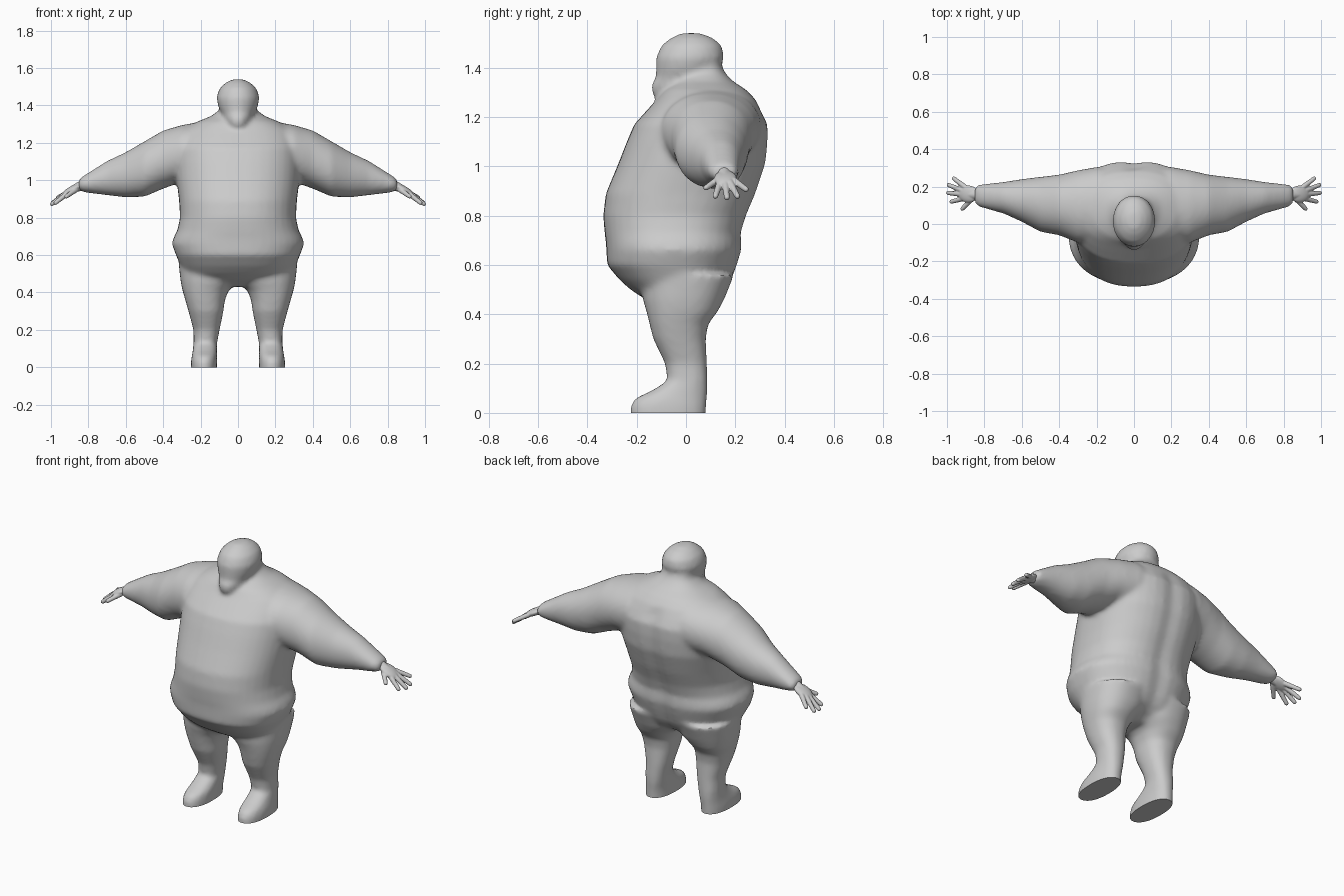
import bpy, bmesh, math
from mathutils import Vector, Matrix

cube = bpy.data.objects.get("Cube")
if cube:
    bpy.data.objects.remove(cube, do_unlink=True)

clay = bpy.data.materials.new("plain_grey")
clay.use_nodes = True
GREY = (0.6, 0.6, 0.6, 1)
clay.diffuse_color = GREY
clay.node_tree.nodes["Principled BSDF"].inputs["Base Color"].default_value = GREY


def loft(bm, sections, axis, side=1, power=2.3, sides=40):
    """Closed tube of rounded rings; each section is position, then two ranges."""
    rings = []
    for t, a0, a1, b0, b1 in sections:
        ring = []
        for i in range(sides):
            ang = math.tau * i / sides
            c, s = math.cos(ang), math.sin(ang)
            a = (a0 + a1) / 2 + (a1 - a0) / 2 * math.copysign(abs(c) ** (2 / power), c)
            b = (b0 + b1) / 2 + (b1 - b0) / 2 * math.copysign(abs(s) ** (2 / power), s)
            p = (a, b, t) if axis == "z" else (t, a, b)
            ring.append(bm.verts.new((p[0] * side, p[1], p[2])))
        rings.append(ring)
    faces = [bm.faces.new(rings[0]), bm.faces.new(rings[-1])]
    for low, high in zip(rings, rings[1:]):
        for i in range(sides):
            j = (i + 1) % sides
            faces.append(bm.faces.new((low[i], low[j], high[j], high[i])))
    bmesh.ops.recalc_face_normals(bm, faces=faces)
    return [v for ring in rings for v in ring]


def finger(bm, start, end, r0, r1):
    """Tapered round-tipped finger."""
    a, b = Vector(start), Vector(end)
    d = b - a
    b -= d.normalized() * r1
    turn = d.to_track_quat("Z", "Y").to_matrix().to_4x4()
    bmesh.ops.create_cone(bm, cap_ends=True, segments=16, radius1=r0, radius2=r1,
                          depth=(b - a).length, matrix=Matrix.Translation((a + b) / 2) @ turn)
    for p, r in ((a, r0), (b, r1)):
        bmesh.ops.create_icosphere(bm, subdivisions=2, radius=r, matrix=Matrix.Translation(p))


def fuse(bm, name, voxel, rounds, flat_base=False):
    """Blend overlapping volumes into one smooth skin."""
    mesh = bpy.data.meshes.new(name + "_blocks")
    bm.to_mesh(mesh)
    bm.free()
    obj = bpy.data.objects.new(name, mesh)
    bpy.context.scene.collection.objects.link(obj)
    remesh = obj.modifiers.new("fuse", "REMESH")
    remesh.mode = "VOXEL"
    remesh.voxel_size = voxel
    relax = obj.modifiers.new("relax", "SMOOTH")
    relax.factor = 0.5
    relax.iterations = rounds
    graph = bpy.context.evaluated_depsgraph_get()
    skin = bpy.data.meshes.new_from_object(obj.evaluated_get(graph))
    skin.name = name
    obj.modifiers.clear()
    obj.data = skin
    bpy.data.meshes.remove(mesh)
    if flat_base:
        cut = bmesh.new()
        cut.from_mesh(skin)
        bmesh.ops.bisect_plane(cut, geom=cut.verts[:] + cut.edges[:] + cut.faces[:],
                               plane_co=(0, 0, 0), plane_no=(0, 0, 1), clear_inner=True)
        bmesh.ops.holes_fill(cut, edges=[e for e in cut.edges if e.is_boundary], sides=0)
        cut.to_mesh(skin)
        cut.free()
    skin.materials.clear()
    skin.materials.append(clay)
    bpy.ops.object.select_all(action="DESELECT")
    obj.select_set(True)
    bpy.context.view_layer.objects.active = obj
    bpy.ops.object.shade_smooth_by_angle(angle=math.radians(45))
    return obj


# Torso and neck: height, half width, front, back
TORSO = [
    (0.43, 0.12, -0.10, 0.06), (0.47, 0.24, -0.18, 0.13), (0.50, 0.285, -0.225, 0.165),
    (0.54, 0.305, -0.27, 0.19), (0.60, 0.332, -0.32, 0.212), (0.66, 0.354, -0.323, 0.23),
    (0.69, 0.346, -0.325, 0.23), (0.73, 0.325, -0.33, 0.228), (0.80, 0.31, -0.336, 0.25),
    (0.89, 0.315, -0.325, 0.288), (1.01, 0.33, -0.275, 0.328), (1.10, 0.335, -0.24, 0.337),
    (1.17, 0.335, -0.21, 0.337), (1.22, 0.32, -0.165, 0.312), (1.27, 0.29, -0.12, 0.283),
    (1.31, 0.225, -0.09, 0.245), (1.345, 0.14, -0.04, 0.19), (1.38, 0.095, -0.02, 0.157),
    (1.42, 0.09, 0.0, 0.14),
]
# Head: height, half width, face, back
HEAD = [
    (1.275, 0.025, -0.12, -0.05), (1.295, 0.05, -0.14, 0.0), (1.33, 0.07, -0.142, 0.05),
    (1.36, 0.088, -0.122, 0.10), (1.39, 0.104, -0.122, 0.13), (1.44, 0.116, -0.122, 0.156),
    (1.49, 0.10, -0.10, 0.145), (1.52, 0.068, -0.062, 0.11), (1.54, 0.03, -0.02, 0.06),
]
# Arm: outward position, front and back, bottom and top
ARM = [
    (0.05, -0.08, 0.30, 1.05, 1.30), (0.20, -0.10, 0.305, 1.0, 1.312),
    (0.30, -0.10, 0.287, 0.99, 1.295), (0.40, -0.06, 0.264, 0.955, 1.266),
    (0.50, -0.042, 0.252, 0.912, 1.208), (0.60, 0.012, 0.24, 0.908, 1.15),
    (0.70, 0.057, 0.224, 0.92, 1.103), (0.80, 0.084, 0.214, 0.932, 1.04),
    (0.84, 0.096, 0.208, 0.94, 1.014), (0.852, 0.115, 0.19, 0.955, 1.0),
]
# Leg and foot: height, inner and outer side, front and back
LEG = [
    (-0.04, 0.112, 0.252, -0.225, 0.078), (0.03, 0.112, 0.252, -0.225, 0.082),
    (0.06, 0.112, 0.247, -0.205, 0.085), (0.09, 0.112, 0.242, -0.14, 0.088),
    (0.13, 0.112, 0.238, -0.075, 0.088), (0.20, 0.098, 0.238, -0.085, 0.085),
    (0.30, 0.078, 0.265, -0.133, 0.08), (0.36, 0.07, 0.282, -0.148, 0.09),
    (0.41, 0.05, 0.297, -0.16, 0.128), (0.46, 0.0, 0.307, -0.175, 0.155),
    (0.56, -0.02, 0.318, -0.18, 0.195),
]

# Body fused from torso, head, arms and legs
body = bmesh.new()
for v in loft(body, [(z, -w, w, f, b) for z, w, f, b in TORSO], "z"):
    if v.co.y > 0 and v.co.z < 1.25:      # shallow spine groove
        v.co.y -= 0.015 * math.exp(-(v.co.x / 0.05) ** 2)
loft(body, [(z, -w, w, f, b) for z, w, f, b in HEAD], "z", power=2.0)
for side in (1, -1):
    loft(body, ARM, "x", side, 2.1)
    loft(body, LEG, "z", side, 2.3)
fuse(body, "body", 0.013, 8, flat_base=True)

# Hands: palm, then knuckle and tip of each finger
FINGERS = [
    ((0.90, 0.195, 0.942), (0.972, 0.25, 0.902)),
    ((0.915, 0.178, 0.935), (1.0, 0.212, 0.872)),
    ((0.915, 0.158, 0.935), (1.003, 0.167, 0.866)),
    ((0.905, 0.138, 0.935), (0.985, 0.117, 0.872)),
    ((0.865, 0.135, 0.95), (0.925, 0.074, 0.908)),
]
for side, name in ((1, "left_hand"), (-1, "right_hand")):
    hand = bmesh.new()
    tilt = Matrix.Rotation(math.radians(28), 4, "Y")
    shape = Matrix.Translation((0.885, 0.16, 0.95)) @ tilt @ Matrix.Diagonal((0.06, 0.046, 0.02, 1))
    bmesh.ops.create_uvsphere(hand, u_segments=24, v_segments=16, radius=1, matrix=shape)
    finger(hand, (0.81, 0.153, 0.982), (0.90, 0.158, 0.945), 0.032, 0.02)
    for knuckle, tip in FINGERS:
        finger(hand, knuckle, tip, 0.0145, 0.0115)
    if side < 0:
        bmesh.ops.scale(hand, vec=(-1, 1, 1), verts=hand.verts)
        bmesh.ops.reverse_faces(hand, faces=hand.faces)
    fuse(hand, name, 0.004, 4)
